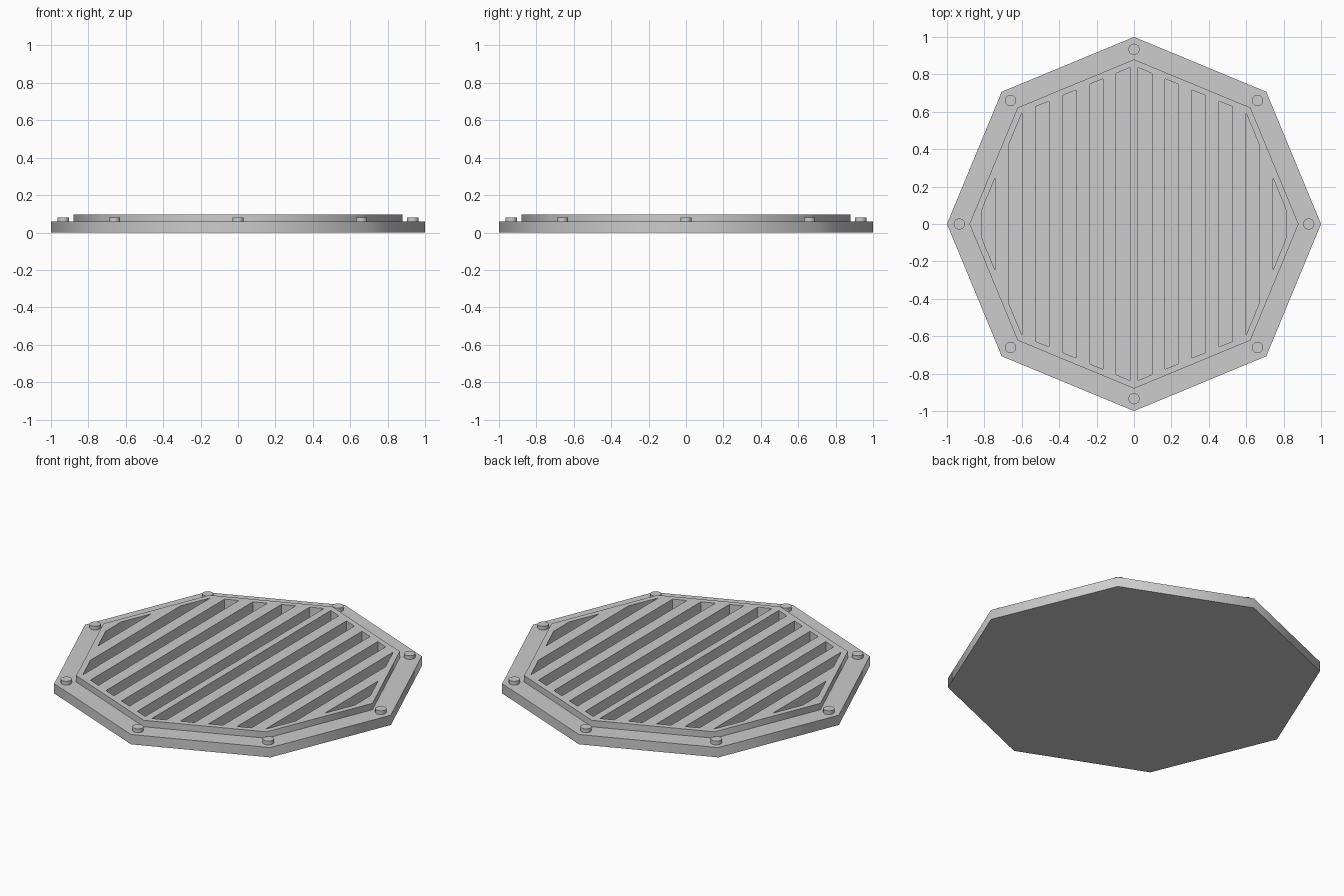
import bpy, bmesh
from math import cos, sin, tan, pi, radians

if "Cube" in bpy.data.objects:
    bpy.data.objects.remove(bpy.data.objects["Cube"])

BASE_TOP, GRATE_TOP, BOLT_TOP = 0.058, 0.096, 0.08
SLOT_FLOOR, SLOT_RADIUS = 0.02, 0.845
SLOT_START, SLOT_PITCH, SLOT_WIDTH = 0.022, 0.144, 0.073
SLOPE = tan(pi / 8)

metal = bpy.data.materials.new("grey_metal")
metal.use_nodes = True
grey = (0.604, 0.604, 0.604, 1)
metal.diffuse_color = grey
metal.node_tree.nodes["Principled BSDF"].inputs["Base Color"].default_value = grey


def ring(radius, sides):
    return [(radius * cos(2 * pi * i / sides), radius * sin(2 * pi * i / sides))
            for i in range(sides)]


def stack(bm, layers):
    """Join counter-clockwise outlines, each with a height, into a capped solid."""
    loops = [[bm.verts.new((x, y, z)) for x, y in points] for points, z in layers]
    bm.faces.new(loops[0][::-1])
    bm.faces.new(loops[-1])
    for low, high in zip(loops, loops[1:]):
        for i in range(len(low)):
            j = (i + 1) % len(low)
            bm.faces.new((low[i], low[j], high[j], high[i]))


def make_object(name, bm):
    bm.normal_update()
    mesh = bpy.data.meshes.new(name)
    bm.to_mesh(mesh)
    bm.free()
    obj = bpy.data.objects.new(name, mesh)
    bpy.context.collection.objects.link(obj)
    mesh.materials.append(metal)
    return obj


def activate(obj):
    bpy.ops.object.select_all(action='DESELECT')
    obj.select_set(True)
    bpy.context.view_layer.objects.active = obj


def half_height(x):
    """Half the depth of the slotted octagon at a given x."""
    return min(SLOT_RADIUS - x * SLOPE, (SLOT_RADIUS - x) / SLOPE)


# Octagonal plate with a raised octagonal step
bm = bmesh.new()
outer, inner = ring(1, 8), ring(0.88, 8)
stack(bm, [(outer, 0), (outer, BASE_TOP), (inner, BASE_TOP), (inner, GRATE_TOP)])
cover = make_object("grate_cover", bm)

# Slot cutters, trimmed to the octagon and mirrored left and right
bm = bmesh.new()
corner = SLOT_RADIUS * cos(pi / 4)
for i in range(6):
    x0 = SLOT_START + i * SLOT_PITCH
    x1 = x0 + SLOT_WIDTH
    xs = [x0] + ([corner] if x0 + 0.002 < corner < x1 else []) + [x1]
    outline = [(x, -half_height(x)) for x in xs]
    outline += [(x, half_height(x)) for x in reversed(xs)]
    mirrored = [(-x, y) for x, y in reversed(outline)]
    for points in (outline, mirrored):
        stack(bm, [(points, SLOT_FLOOR), (points, GRATE_TOP + 0.1)])
cutter = make_object("slot_cutter", bm)
cutter.hide_render = True

activate(cover)
cut = cover.modifiers.new("slots", 'BOOLEAN')
cut.operation = 'DIFFERENCE'
cut.solver = 'EXACT'
cut.object = cutter
bpy.ops.object.modifier_apply(modifier=cut.name)
bpy.data.objects.remove(cutter)
bpy.ops.object.shade_smooth_by_angle(angle=radians(50))

# Bolt heads at the corners of the rim
head = ring(0.03, 24)
for i, (x, y) in enumerate(ring(0.934, 8)):
    bm = bmesh.new()
    stack(bm, [(head, BASE_TOP - 0.01), (head, BOLT_TOP)])
    bolt = make_object(f"bolt_{i + 1}", bm)
    bolt.location = (x, y, 0)
    activate(bolt)
    bpy.ops.object.shade_smooth_by_angle(angle=radians(50))
